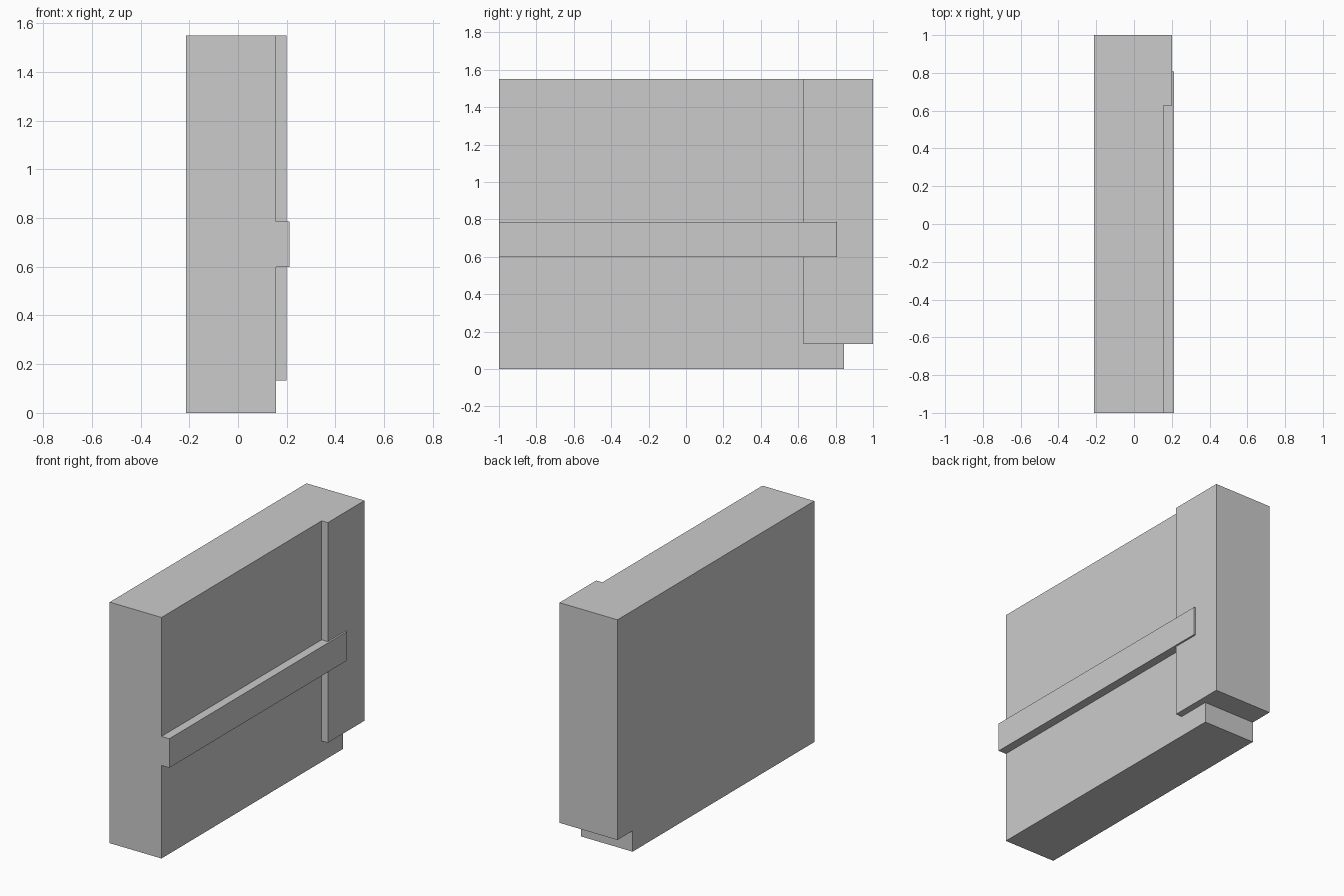
import bpy, bmesh

if "Cube" in bpy.data.objects:
    bpy.data.objects.remove(bpy.data.objects["Cube"])


def extrude_x(name, profile, x0, x1):
    """Solid from a (y, z) outline, swept from x0 to x1."""
    bm = bmesh.new()
    face = bm.faces.new([bm.verts.new((x0, y, z)) for y, z in profile])
    swept = bmesh.ops.extrude_face_region(bm, geom=[face])["geom"]
    verts = [v for v in swept if isinstance(v, bmesh.types.BMVert)]
    bmesh.ops.translate(bm, verts=verts, vec=(x1 - x0, 0, 0))
    bmesh.ops.recalc_face_normals(bm, faces=bm.faces[:])
    mesh = bpy.data.meshes.new(name)
    bm.to_mesh(mesh)
    bm.free()
    obj = bpy.data.objects.new(name, mesh)
    bpy.context.collection.objects.link(obj)
    return obj


def rect(y0, y1, z0, z1):
    return [(y0, z0), (y1, z0), (y1, z1), (y0, z1)]


BACK = -0.2125                    # shared flush rear plane
TOP = 1.55
POST_Y, POST_Z = 0.627, 0.134     # inner side and underside of the end post

# Wall panel, with its foot running on beneath the end post
extrude_x("wall_panel", [(-1, 0), (0.846, 0), (0.846, POST_Z),
                         (POST_Y, POST_Z), (POST_Y, TOP), (-1, TOP)],
          BACK, 0.156)

# Thicker end post, raised off the ground
extrude_x("end_post", rect(POST_Y, 1, POST_Z, TOP), BACK, 0.2)

# Horizontal rail on the face, lapping over the post
extrude_x("rail", rect(-1, 0.808, 0.598, 0.785), 0.156, 0.2115)
